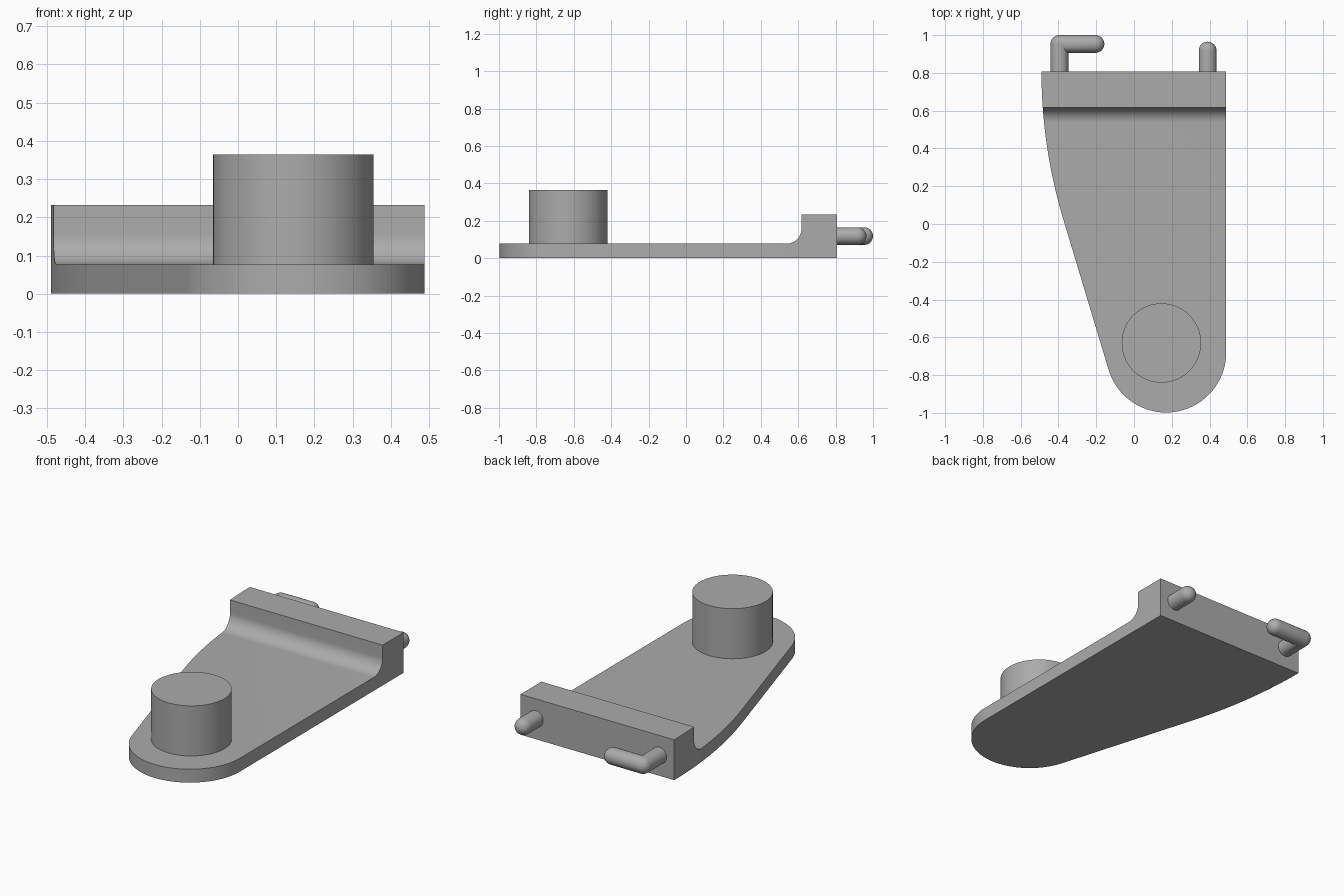
import bpy, bmesh
from math import sin, cos, pi, radians
from mathutils import Vector

cube = bpy.data.objects.get("Cube")
if cube:
    bpy.data.objects.remove(cube, do_unlink=True)

grey = bpy.data.materials.new("plain_grey")
grey.use_nodes = True
colour = (0.41, 0.41, 0.41, 1)
grey.diffuse_color = colour
grey.node_tree.nodes["Principled BSDF"].inputs["Base Color"].default_value = colour


def finish(name, bm):
    bmesh.ops.remove_doubles(bm, verts=bm.verts, dist=1e-5)
    bmesh.ops.recalc_face_normals(bm, faces=bm.faces)
    mesh = bpy.data.meshes.new(name)
    bm.to_mesh(mesh)
    bm.free()
    mesh.materials.append(grey)
    ob = bpy.data.objects.new(name, mesh)
    bpy.context.collection.objects.link(ob)
    return ob


def activate(ob):
    bpy.ops.object.select_all(action='DESELECT')
    ob.select_set(True)
    bpy.context.view_layer.objects.active = ob


def smooth(ob):
    activate(ob)
    bpy.ops.object.shade_smooth_by_angle(angle=radians(30))


def prism(name, points, direction):
    bm = bmesh.new()
    face = bm.faces.new([bm.verts.new(p) for p in points])
    new = bmesh.ops.extrude_face_region(bm, geom=[face])["geom"]
    bmesh.ops.translate(bm, vec=direction,
                        verts=[v for v in new if isinstance(v, bmesh.types.BMVert)])
    return finish(name, bm)


def arc(cx, cy, r, start, end, steps):
    angles = [radians(start + (end - start) * i / steps) for i in range(steps + 1)]
    return [(cx + r * cos(a), cy + r * sin(a)) for a in angles]


# Plate: side profile with a filleted raised rear block
side = [(-1.2, 0), (0.807, 0), (0.807, 0.232), (0.617, 0.232)]
side += arc(0.537, 0.157, 0.08, 0, -90, 16) + [(-1.2, 0.077)]
plate = prism("base_plate", [(-0.7, y, z) for y, z in side], (1.4, 0, 0))

# Plan outline: straight left side, round nose, tapering curved right side
plan = [(0.488, 1.0)] + arc(0.17, -0.68, 0.318, 0, -163.1, 48)
plan += arc(2.23, 0.81, 2.72, 196.9, 180, 20) + [(-0.49, 1.0)]
cutter = prism("plan_cutter", [(x, y, -0.2) for x, y in plan], (0, 0, 0.8))
cutter.hide_render = True
mod = plate.modifiers.new("trim", 'BOOLEAN')
mod.operation, mod.solver, mod.object = 'INTERSECT', 'EXACT', cutter
activate(plate)
bpy.ops.object.modifier_apply(modifier=mod.name)
bpy.data.objects.remove(cutter, do_unlink=True)
smooth(plate)

# Round boss
boss = prism("round_boss", [(x, y, 0.075) for x, y in arc(0.145, -0.63, 0.21, 0, 354.375, 63)],
             (0, 0, 0.29))
smooth(boss)

# Pins
SIDES, RADIUS, PIN_Z = 32, 0.047, 0.118
FORWARD, RIGHTWARD = Vector((0, 1, 0)), Vector((-1, 0, 0))


def ring(centre, out, r=RADIUS, mitre=None):
    """Circle of points; with a mitre, the inner half stays on the mitre line."""
    points = []
    for i in range(SIDES):
        u, w = r * cos(2 * pi * i / SIDES), r * sin(2 * pi * i / SIDES)
        axis = mitre if mitre and u < 0 else out
        points.append(Vector(centre) + axis * u + Vector((0, 0, w)))
    return points


def dome(centre, out, heading):
    steps = [pi / 2 * i / 8 for i in range(9)]
    return [ring(Vector(centre) + heading * RADIUS * sin(a), out,
                 RADIUS * max(cos(a), 0.002)) for a in steps]


def loft(name, rings):
    bm = bmesh.new()
    loops = [[bm.verts.new(p) for p in r] for r in rings]
    for a, b in zip(loops, loops[1:]):
        for i in range(SIDES):
            j = (i + 1) % SIDES
            bm.faces.new((a[i], a[j], b[j], b[i]))
    bm.faces.new(loops[0])
    bm.faces.new(loops[-1])
    smooth(finish(name, bm))


# Straight pin on the left
loft("straight_pin", [ring((0.39, 0.8, PIN_Z), RIGHTWARD)]
     + dome((0.39, 0.918, PIN_Z), RIGHTWARD, FORWARD))

# Hooked pin on the right, with a ball-shaped outer corner
corner = (-0.395, 0.953, PIN_Z)
bend = [ring(corner, RIGHTWARD * cos(a) + FORWARD * sin(a), mitre=RIGHTWARD + FORWARD)
        for a in [pi / 2 * i / 8 for i in range(9)]]
loft("hooked_pin", [ring((-0.395, 0.8, PIN_Z), RIGHTWARD)] + bend
     + dome((-0.204, 0.953, PIN_Z), FORWARD, -RIGHTWARD))
